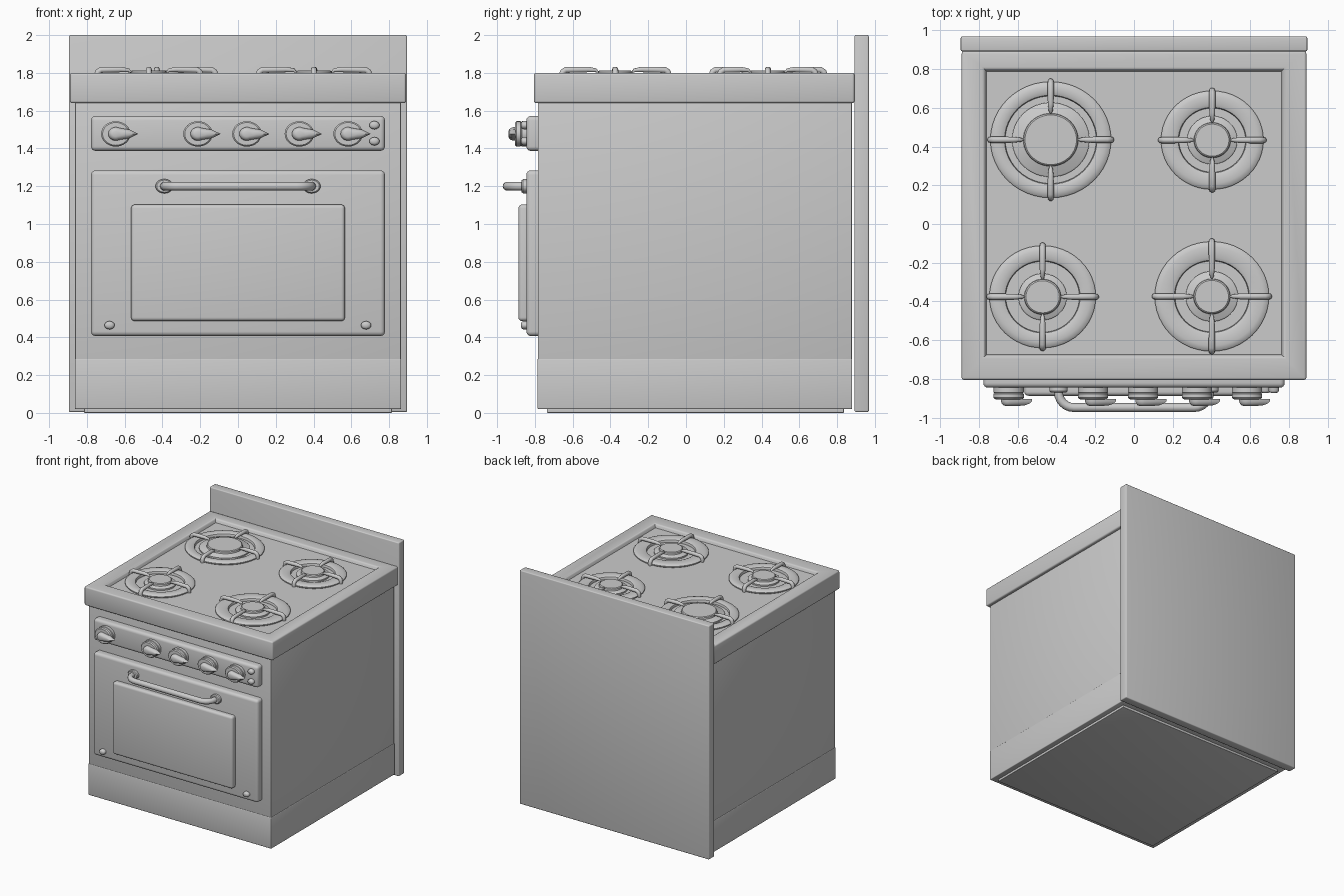
import bpy, bmesh, math
from mathutils import Vector

if "Cube" in bpy.data.objects:
    bpy.data.objects.remove(bpy.data.objects["Cube"])


def finish(bm, name, loc=(0, 0, 0), rot=(0, 0, 0), scale=(1, 1, 1), angle=40):
    bmesh.ops.recalc_face_normals(bm, faces=bm.faces[:])
    me = bpy.data.meshes.new(name)
    bm.to_mesh(me)
    bm.free()
    ob = bpy.data.objects.new(name, me)
    bpy.context.collection.objects.link(ob)
    ob.location, ob.rotation_euler, ob.scale = loc, rot, scale
    bpy.ops.object.select_all(action='DESELECT')
    ob.select_set(True)
    bpy.context.view_layer.objects.active = ob
    bpy.ops.object.shade_smooth_by_angle(angle=math.radians(angle))
    return ob


def box_bm(x, y, z):
    bm = bmesh.new()
    bmesh.ops.create_cube(bm, size=1)
    for v in bm.verts:
        v.co = Vector([r[0] if c < 0 else r[1] for r, c in zip((x, y, z), v.co)])
    return bm


def box(name, x, y, z, bevel=0.006, seg=3):
    bm = box_bm(x, y, z)
    if bevel:
        bmesh.ops.bevel(bm, geom=bm.edges[:], offset=bevel, segments=seg,
                        profile=0.5, affect='EDGES')
    return finish(bm, name)


def lathe(name, profile, loc, rot=(0, 0, 0), scale=(1, 1, 1), n=48, closed=False):
    bm = bmesh.new()
    pts = [bm.verts.new((r, 0, z)) for r, z in profile]
    edges = [bm.edges.new(p) for p in zip(pts, pts[1:])]
    if closed:
        edges.append(bm.edges.new((pts[-1], pts[0])))
    bmesh.ops.spin(bm, geom=pts + edges, cent=(0, 0, 0), axis=(0, 0, 1),
                   angle=2 * math.pi, steps=n, use_merge=True)
    bmesh.ops.remove_doubles(bm, verts=bm.verts[:], dist=1e-5)
    return finish(bm, name, loc, rot, scale)


def tube(name, pts, radius, radii=None):
    cu = bpy.data.curves.new(name, 'CURVE')
    cu.dimensions = '3D'
    cu.bevel_depth, cu.bevel_resolution, cu.use_fill_caps = radius, 3, True
    sp = cu.splines.new('POLY')
    sp.points.add(len(pts) - 1)
    for i, p in enumerate(pts):
        sp.points[i].co = (*p, 1)
        sp.points[i].radius = radii[i] if radii else 1
    sp.use_smooth = True
    ob = bpy.data.objects.new(name, cu)
    bpy.context.collection.objects.link(ob)
    return ob


FORWARD = (math.pi / 2, 0, 0)   # turns a lathe axis from +z to -y

# Carcass, plinth and backsplash
box("body", (-.862, .862), (-.784, .878), (.27, 1.65), .004)
box("lower_plinth", (-.864, .864), (-.786, .88), (.02, .288), .006)
box("base_foot", (-.815, .815), (-.736, .836), (0, .03), .004)
box("back_panel", (-.895, .895), (.892, .968), (.005, 2.0), .008)

# Cooktop with a sunken tray
bm = box_bm((-.89, .89), (-.805, .892), (1.64, 1.80))
top = max(bm.faces, key=lambda f: f.calc_center_median().z)
outer = list(bm.edges)
bmesh.ops.inset_region(bm, faces=[top], thickness=.1)
for v in top.verts:
    v.co.x = math.copysign(.773, v.co.x)
    v.co.y = .80 if v.co.y > 0 else -.685
rim = list(top.edges)
ext = bmesh.ops.extrude_face_region(bm, geom=[top])
bmesh.ops.delete(bm, geom=[top], context='FACES_ONLY')
for v in [g for g in ext['geom'] if isinstance(g, bmesh.types.BMVert)]:
    v.co.z = 1.77
    v.co.x *= .985
    v.co.y *= .985
bmesh.ops.bevel(bm, geom=outer + rim, offset=.012, segments=3,
                profile=.5, affect='EDGES')
finish(bm, "cooktop")

# Burners: x, y, ring radius, ring inner radius, cap radius, head radius
burners = [
    ("rear_left", -.43, .435, .312, .235, .20, .14),
    ("rear_right", .404, .433, .265, .172, .13, .093),
    ("front_left", -.472, -.376, .275, .19, .125, .093),
    ("front_right", .402, -.374, .295, .19, .135, .093),
]
FLOOR = 1.768
for name, x, y, r, ri, rc, rh in burners:
    sq = (1, .962, 1)
    lathe(name + "_ring", [(ri, FLOOR), (r - .01, FLOOR), (r, 1.776), (r, 1.784),
                           (r - .008, 1.791), (r - .03, 1.796), (ri + .02, 1.796),
                           (ri + .004, 1.789), (ri, 1.78)],
          (x, y, 0), scale=sq, closed=True)
    lathe(name + "_burner", [(0, FLOOR), (rc, FLOOR), (rc, 1.782), (rc - .008, 1.788),
                             (rh + .006, 1.789), (rh + .002, 1.792), (rh, 1.806),
                             (rh - .007, 1.812), (0, 1.812)], (x, y, 0), scale=sq)
    # Four bent prongs of the pan support
    inner = rh + .025
    for k in range(4):
        c, s = round(math.cos(k * math.pi / 2)), round(math.sin(k * math.pi / 2))
        path = [(r - .002, 1.772), (r, 1.79), (r - .006, 1.806), (r - .022, 1.816),
                (r - .07, 1.817), (inner + .03, 1.818), (inner - .01, 1.814),
                (inner - .024, 1.804)]
        tube(f"{name}_prong_{k + 1}", [(x + c * d, y + s * d * .962, z) for d, z in path],
             .016, [1, 1, 1, 1, 1, .95, .65, .25])

# Front: control panel, oven door, raised window
box("control_panel", (-.778, .778), (-.845, -.75), (1.387, 1.572), .024, 4)
box("oven_door", (-.778, .778), (-.845, -.75), (.407, 1.284), .024, 4)
box("door_window", (-.566, .566), (-.887, -.82), (.486, 1.103), .02, 4)

# Control knobs with teardrop pointers
outline = [(.12, 0), (.075, .022)]
outline += [(.04 * math.cos(a), .036 * math.sin(a))
            for a in [math.radians(60 + 20 * i) for i in range(13)]]
outline += [(.075, -.022)]
for i, x in enumerate((-.647, -.212, .047, .325, .583)):
    lathe(f"knob_{i + 1}", [(0, 0), (.078, 0), (.078, .034), (.073, .038), (.078, .042),
                            (.078, .062), (.07, .07), (0, .072)],
          (x, -.835, 1.477), FORWARD, (1, .86, 1), 32)
    bm = bmesh.new()
    loops = [[bm.verts.new((px * k, pz * k, h)) for px, pz in outline]
             for k, h in ((1, 0), (1, .012), (.9, .024), (.7, .033), (.4, .037))]
    for a, b in zip(loops, loops[1:]):
        for j in range(len(a)):
            m = (j + 1) % len(a)
            bm.faces.new((a[j], a[m], b[m], b[j]))
    bm.faces.new(loops[0])
    bm.faces.new(loops[-1])
    finish(bm, f"knob_pointer_{i + 1}", (x, -.903, 1.477), FORWARD)

# Small round studs on the panel and door corners
for i, (x, z) in enumerate(((.722, 1.523), (.722, 1.438), (-.68, .464), (.678, .464))):
    lathe(f"stud_{i + 1}", [(0, 0), (.027, 0), (.027, .026), (.022, .034), (.012, .038),
                            (0, .039)], (x, -.835, z), FORWARD, (1, .8, 1), 24)

# Door handle with two round mounts
arc = [math.radians(a) for a in range(0, 91, 15)]
left = [(-.39, -.83, 1.2)] + [(-.31 - .08 * math.cos(a), -.868 - .08 * math.sin(a), 1.2)
                              for a in arc]
tube("door_handle", left + [(-p[0], p[1], p[2]) for p in reversed(left)], .023)
for side in (-1, 1):
    lathe("handle_mount_" + ("left" if side < 0 else "right"),
          [(0, 0), (.047, 0), (.047, .024), (.04, .032), (0, .034)],
          (side * .39, -.838, 1.2), FORWARD, (1, .8, 1), 32)
